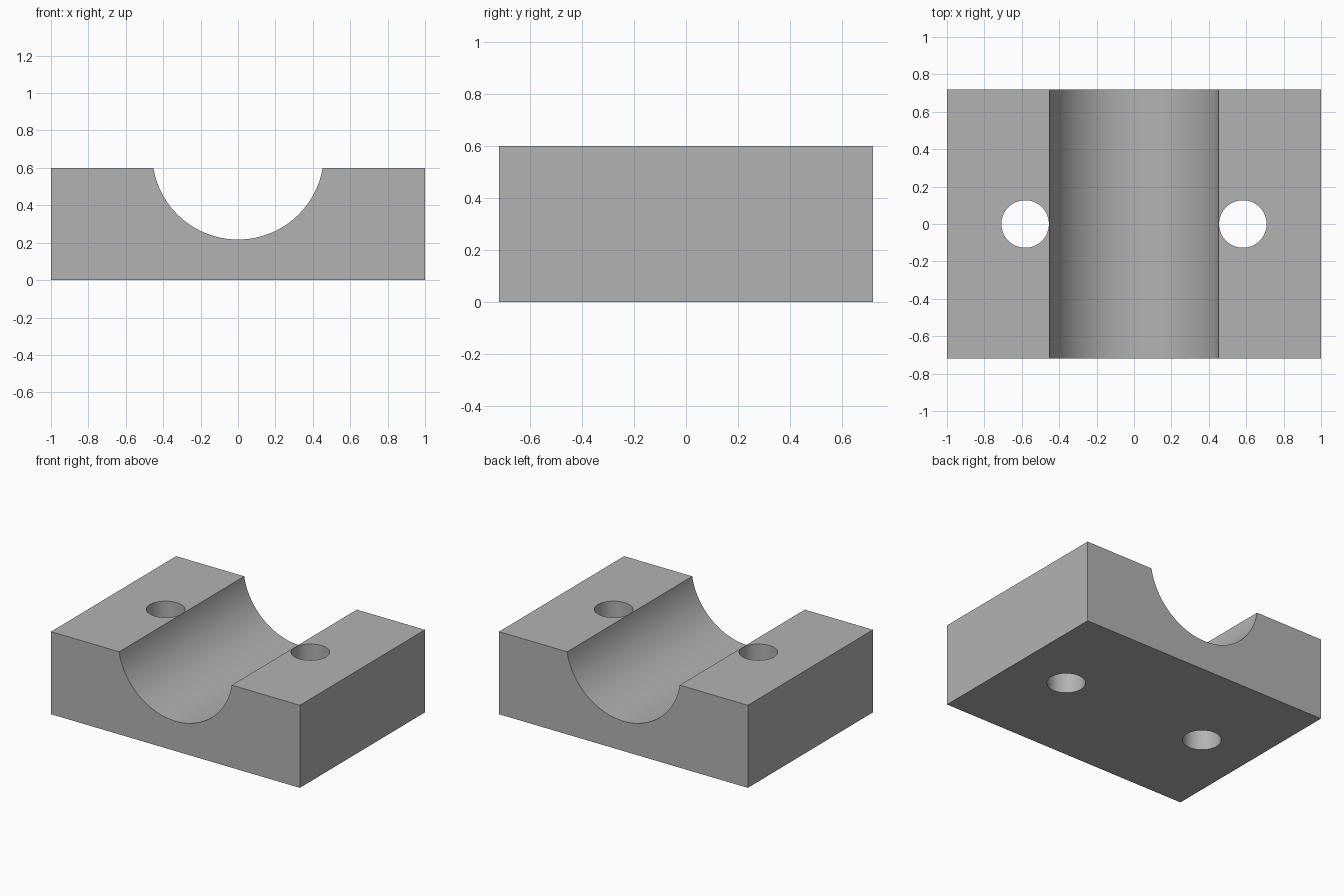
import bpy
import bmesh
from math import pi

cube = bpy.data.objects.get("Cube")
if cube:
    bpy.data.objects.remove(cube, do_unlink=True)

WIDTH, DEPTH, HEIGHT = 2.0, 1.436, 0.6
GROOVE_RADIUS, GROOVE_Z = 0.459, 0.676
HOLE_RADIUS, HOLE_X = 0.127, 0.582

grey = bpy.data.materials.new("plain grey")
grey.use_nodes = True
colour = (0.45, 0.45, 0.45, 1)
grey.diffuse_color = colour
grey.node_tree.nodes["Principled BSDF"].inputs["Base Color"].default_value = colour


def cutter(name, radius, length, location, rotation=(0, 0, 0), sides=96):
    """Hidden cylinder used to cut the block."""
    bpy.ops.mesh.primitive_cylinder_add(
        vertices=sides, radius=radius, depth=length,
        location=location, rotation=rotation)
    obj = bpy.context.object
    obj.name = name
    obj.data.materials.append(grey)
    obj.hide_render = True
    return obj


# Solid rectangular block standing on the ground
bpy.ops.mesh.primitive_cube_add(size=1, location=(0, 0, HEIGHT / 2))
block = bpy.context.object
block.name = "clamp_block"
block.scale = (WIDTH, DEPTH, HEIGHT)
bpy.ops.object.transform_apply(location=True, rotation=False, scale=True)
block.data.materials.append(grey)

# Round groove from front to back, and a bolt hole on either side
cutters = [cutter("groove_cutter", GROOVE_RADIUS, DEPTH * 2,
                  (0, 0, GROOVE_Z), (pi / 2, 0, 0), 128)]
for side, name in ((1, "left"), (-1, "right")):
    cutters.append(cutter(name + "_hole_cutter", HOLE_RADIUS, HEIGHT * 2,
                          (side * HOLE_X, 0, HEIGHT / 2), sides=64))

bpy.ops.object.select_all(action="DESELECT")
block.select_set(True)
bpy.context.view_layer.objects.active = block
for tool in cutters:
    cut = block.modifiers.new(tool.name, "BOOLEAN")
    cut.operation = "DIFFERENCE"
    cut.solver = "EXACT"
    cut.object = tool
    bpy.ops.object.modifier_apply(modifier=cut.name)
for tool in cutters:
    bpy.data.objects.remove(tool, do_unlink=True)

# Triangulate the pierced flat faces cleanly, then smooth the curved walls
bm = bmesh.new()
bm.from_mesh(block.data)
bmesh.ops.triangulate(bm, faces=[f for f in bm.faces if len(f.verts) > 4])
bm.to_mesh(block.data)
bm.free()
bpy.ops.object.shade_smooth_by_angle(angle=pi / 6)
